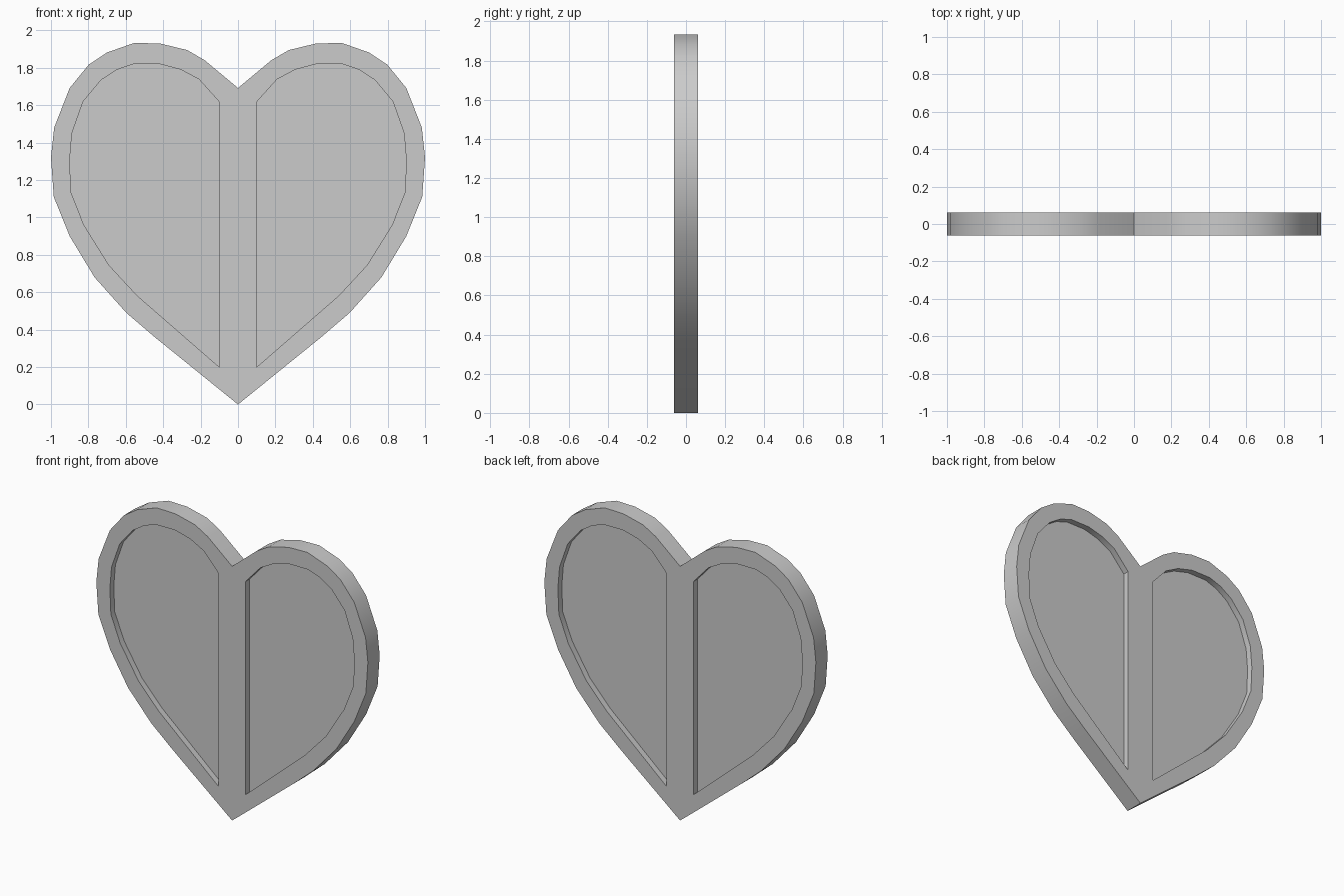
import bpy, bmesh, math
from mathutils import Matrix

if "Cube" in bpy.data.objects:
    bpy.data.objects.remove(bpy.data.objects["Cube"])

# Right half of the heart: outer outline and inner opening, as (x, z)
OUTER = [(0, 0), (.445, .36), (.597, .49), (.767, .68), (.9, .9), (.985, 1.11),
         (1, 1.32), (.983, 1.48), (.9, 1.692), (.797, 1.818), (.7, 1.882),
         (.555, 1.933), (.417, 1.93), (.272, 1.895), (.18, 1.842), (0, 1.692)]
INNER = [(.1, .2), (.54, .583), (.69, .745), (.824, .96), (.893, 1.135),
         (.9, 1.305), (.888, 1.45), (.828, 1.62), (.732, 1.735), (.647, 1.79),
         (.56, 1.82), (.417, 1.82), (.305, 1.79), (.208, 1.738), (.1, 1.618)]
HALF_FRAME = 0.062
HALF_PANEL = 0.021


def make_part(name, loops, half_depth, drop):
    """Filled outline extruded along y, unwanted hidden faces dropped, mirrored in x."""
    cu = bpy.data.curves.new(name, 'CURVE')
    cu.dimensions = '2D'
    cu.fill_mode = 'BOTH'
    cu.extrude = half_depth
    for pts in loops:
        sp = cu.splines.new('POLY')
        sp.points.add(len(pts) - 1)
        for p, (x, z) in zip(sp.points, pts):
            p.co = (x, z, 0, 1)
        sp.use_cyclic_u = True
    tmp = bpy.data.objects.new(name + "_outline", cu)
    bpy.context.collection.objects.link(tmp)
    dg = bpy.context.evaluated_depsgraph_get()
    me = bpy.data.meshes.new_from_object(tmp.evaluated_get(dg))
    bpy.data.objects.remove(tmp)

    bm = bmesh.new()
    bm.from_mesh(me)
    bmesh.ops.transform(bm, matrix=Matrix.Rotation(math.pi / 2, 4, 'X'), verts=bm.verts)
    bmesh.ops.remove_doubles(bm, verts=bm.verts, dist=1e-4)
    bmesh.ops.recalc_face_normals(bm, faces=bm.faces)
    bm.normal_update()
    hidden = [f for f in bm.faces if drop(f)]
    bmesh.ops.delete(bm, geom=hidden, context='FACES')
    # Mirror the half across x = 0 and weld the seam
    geo = bmesh.ops.duplicate(bm, geom=bm.verts[:] + bm.edges[:] + bm.faces[:])['geom']
    vs = [g for g in geo if isinstance(g, bmesh.types.BMVert)]
    fs = [g for g in geo if isinstance(g, bmesh.types.BMFace)]
    for v in vs:
        v.co.x = -v.co.x
    bmesh.ops.reverse_faces(bm, faces=fs)
    bmesh.ops.remove_doubles(bm, verts=bm.verts, dist=1e-4)
    bm.to_mesh(me)
    bm.free()
    me.name = name
    ob = bpy.data.objects.new(name, me)
    bpy.context.collection.objects.link(ob)
    bpy.ops.object.select_all(action='DESELECT')
    ob.select_set(True)
    bpy.context.view_layer.objects.active = ob
    bpy.ops.object.shade_smooth_by_angle(angle=math.radians(30))
    return ob


# Raised rim with central spine (the wall on the seam is dropped)
make_part("heart_frame", [OUTER, INNER], HALF_FRAME,
          lambda f: all(abs(v.co.x) < 1e-3 for v in f.verts))
# Recessed panels, front and back (their buried side walls are dropped)
make_part("heart_panels", [INNER], HALF_PANEL,
          lambda f: abs(f.normal.y) < 0.5)
